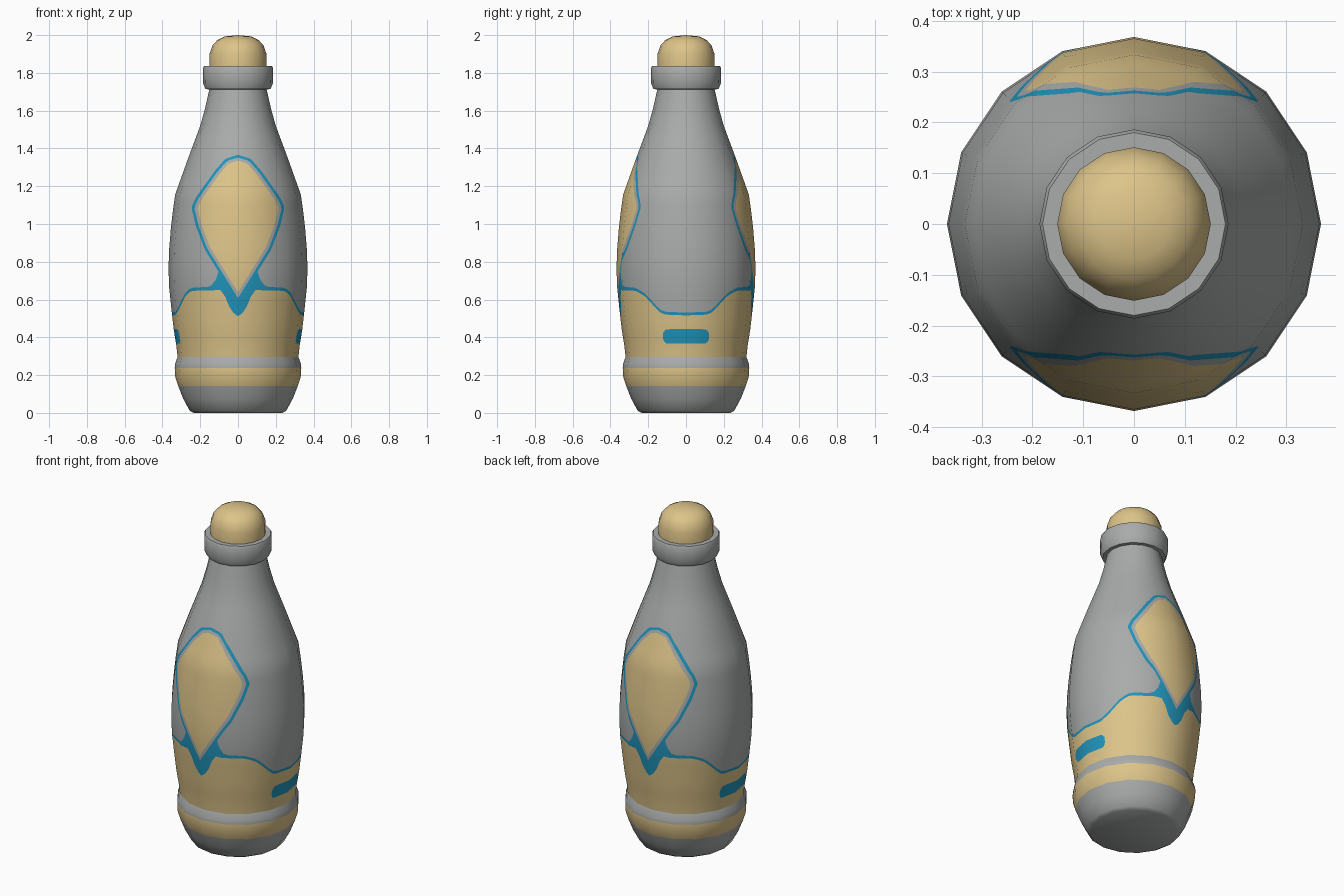
import bpy, bmesh, math
from mathutils import Vector

if "Cube" in bpy.data.objects:
    bpy.data.objects.remove(bpy.data.objects["Cube"])

SIDES = 16


def material(name, rgb):
    m = bpy.data.materials.new(name)
    m.diffuse_color = (*rgb, 1)
    m.use_nodes = True
    m.node_tree.nodes["Principled BSDF"].inputs["Base Color"].default_value = m.diffuse_color
    return m


GREY, TAN, BLUE = 0, 1, 2
MATS = [material("grey", (0.40, 0.41, 0.41)),
        material("tan", (0.72, 0.55, 0.25)),
        material("blue", (0.015, 0.30, 0.50))]


def lerp(table, x):
    """Piecewise linear lookup in (x, value) pairs."""
    if x <= table[0][0]:
        return table[0][1]
    for (x0, y0), (x1, y1) in zip(table, table[1:]):
        if x <= x1:
            return y0 + (y1 - y0) * (x - x0) / (x1 - x0)
    return table[-1][1]


def lathe(profile, sub=1):
    """Revolve (r, z) points, bottom to top, into a 16-sided surface."""
    bm = bmesh.new()
    n = SIDES * sub
    rings = []
    for r, z in profile:
        corners = [Vector((r * math.cos(math.tau * k / SIDES),
                           r * math.sin(math.tau * k / SIDES), z)) for k in range(SIDES)]
        rings.append([bm.verts.new(corners[j // sub].lerp(
            corners[(j // sub + 1) % SIDES], (j % sub) / sub)) for j in range(n)])
    for a, b in zip(rings, rings[1:]):
        for j in range(n):
            k = (j + 1) % n
            bm.faces.new((a[j], a[k], b[k], b[j]))
    bmesh.ops.remove_doubles(bm, verts=bm.verts, dist=1e-5)
    return bm


def finish(bm, name, rule):
    """Colour faces by rule and make a smooth-shaded object."""
    for f in bm.faces:
        f.material_index = rule(f.calc_center_median())
        f.smooth = True
    me = bpy.data.meshes.new(name)
    bm.to_mesh(me)
    bm.free()
    for m in MATS:
        me.materials.append(m)
    ob = bpy.data.objects.new(name, me)
    bpy.context.collection.objects.link(ob)
    return ob


def smooth(ob, deg):
    bpy.ops.object.select_all(action='DESELECT')
    ob.select_set(True)
    bpy.context.view_layer.objects.active = ob
    bpy.ops.object.shade_smooth_by_angle(angle=math.radians(deg))


def cut(bm, f):
    """Cut new edges into the mesh along the line where f = 0."""
    val = {v: f(v.co) for v in bm.verts}
    hits = [v for v in val if abs(val[v]) < 1e-4]
    on = set(hits)
    for e in list(bm.edges):
        a, b = e.verts
        if a in on or b in on or val[a] * val[b] > 0:
            continue
        hits.append(bmesh.utils.edge_split(e, a, val[a] / (val[a] - val[b]))[1])
    if hits:
        bmesh.ops.connect_verts(bm, verts=hits)


# painted pattern: kite panel on front and back, wavy band, bar on each side
KITE = [(0, 1.335), (0.05, 1.32), (0.1, 1.262), (0.197, 1.125), (0.215, 1.085),
        (0.195, 1.0), (0.15, 0.88), (0, 0.638)]
BAND_LOW = [(0, .512), (.05, .52), (.15, .57), (.21, .63), (.26, .65), (.75, .646), (.9, .62),
            (1.02, .58), (1.15, .535), (1.25, .52), (1.58, .516)]
BAND_HIGH = [(0, .74), (.28, .77), (.31, .72), (.36, .685), (.42, .668), (.75, .662), (.9, .636),
             (1.02, .596), (1.15, .551), (1.25, .535), (1.58, .531)]


def kite(p):
    d = -9
    for (x0, z0), (x1, z1) in zip(KITE, KITE[1:]):
        length = math.hypot(x1 - x0, z1 - z0)
        d = max(d, ((z0 - z1) * (abs(p.x) - x0) + (x1 - x0) * (p.z - z0)) / length)
    return d


def band(table):
    return lambda p: p.z - lerp(table, math.atan2(abs(p.x), abs(p.y)))


def bar(p):
    y, z = abs(p.y), abs(p.z - 0.405)
    return max(y - 0.122, z - 0.038, y + z - 0.143)


low, high = band(BAND_LOW), band(BAND_HIGH)


def body_rule(p):
    k = kite(p)
    if k < 0:
        return TAN
    if k < 0.016:
        return GREY
    if bar(p) < 0:
        return BLUE
    if low(p) < 0:
        return TAN
    return BLUE if k < 0.03 or high(p) < 0 else GREY


# body, resampled in height so that the pattern can be cut cleanly
BODY = [(.296, .32), (.36, .327), (.44, .34), (.545, .352), (.66, .364), (.757, .368), (.86, .365),
        (.97, .356), (1.06, .346), (1.155, .333), (1.34, .267), (1.52, .20), (1.61, .175), (1.72, .15)]
profile = []
for (z0, r0), (z1, r1) in zip(BODY, BODY[1:]):
    n = math.ceil((z1 - z0) / 0.02)
    profile += [(r0 + (r1 - r0) * i / n, z0 + (z1 - z0) * i / n) for i in range(n)]
profile.append((BODY[-1][1], BODY[-1][0]))
bm = lathe(profile, 6)
for f in (kite, lambda p: kite(p) - 0.016, lambda p: kite(p) - 0.03, low, high, bar):
    cut(bm, f)
body = finish(bm, "bottle_body", body_rule)

# round shading across the flat sides
normals = []
for v in body.data.vertices:
    z0, z1 = max(v.co.z - 0.05, .296), min(v.co.z + 0.05, 1.72)
    slope = (lerp(BODY, z1) - lerp(BODY, z0)) / (z1 - z0)
    radial = Vector((v.co.x, v.co.y, 0)).normalized()
    normals.append((radial - Vector((0, 0, slope))).normalized())
body.data.normals_split_custom_set_from_vertices(normals)

# base with bulging foot ring and stripes
base = lathe([(0, 0), (.235, 0), (.256, .012), (.29, .075), (.317, .143), (.332, .19),
              (.335, .238), (.333, .26), (.32, .296)])
smooth(finish(base, "bottle_base", lambda p: TAN if .143 < p.z < .238 else GREY), 50)

# neck collar
collar = lathe([(.14, 1.712), (.172, 1.714), (.185, 1.745), (.186, 1.825), (.18, 1.836), (.14, 1.836)])
smooth(finish(collar, "neck_collar", lambda p: GREY), 45)

# domed stopper
stopper = lathe([(.151, 1.825), (.151, 1.90), (.135, 1.945), (.11, 1.973), (.07, 1.993), (0, 2.0)])
smooth(finish(stopper, "stopper", lambda p: TAN), 50)
